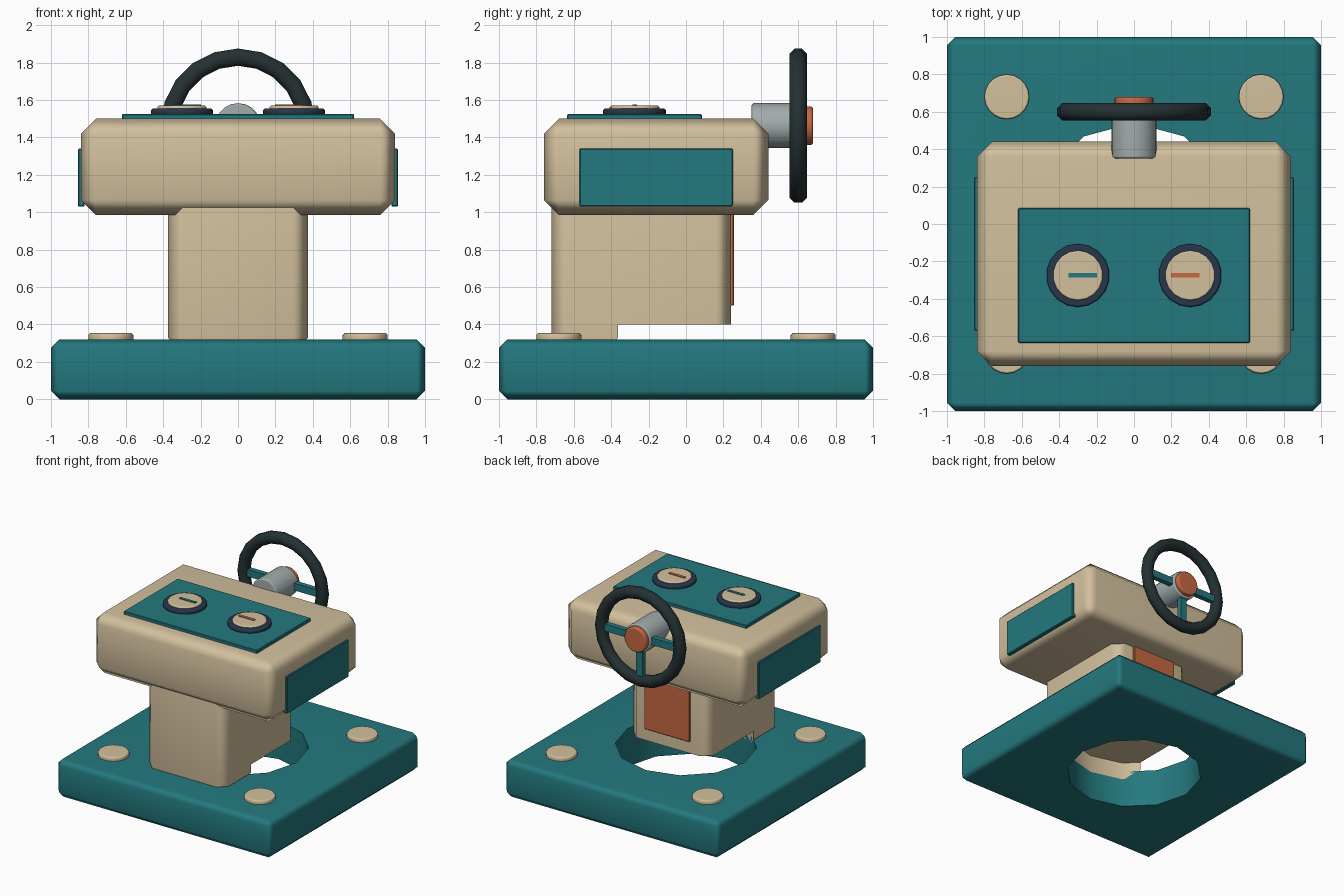
import bpy, bmesh
from math import pi, radians
from mathutils import Matrix, Vector

if "Cube" in bpy.data.objects:
    bpy.data.objects.remove(bpy.data.objects["Cube"])


def mat(name, rgb):
    m = bpy.data.materials.new(name)
    m.diffuse_color = (*rgb, 1)
    m.use_nodes = True
    m.node_tree.nodes["Principled BSDF"].inputs["Base Color"].default_value = m.diffuse_color
    return m


TEAL = mat("teal", (0.017, 0.19, 0.21))
TAN = mat("tan", (0.65, 0.53, 0.34))
DARK = mat("dark_rubber", (0.018, 0.03, 0.033))
NAVY = mat("navy", (0.02, 0.038, 0.07))
ORANGE = mat("orange", (0.56, 0.14, 0.053))
STEEL = mat("steel", (0.36, 0.41, 0.41))


def finish(bm, name, material):
    bmesh.ops.recalc_face_normals(bm, faces=bm.faces)
    me = bpy.data.meshes.new(name)
    bm.to_mesh(me)
    bm.free()
    ob = bpy.data.objects.new(name, me)
    bpy.context.collection.objects.link(ob)
    if material:
        me.materials.append(material)
    return ob


def select(ob):
    bpy.ops.object.select_all(action='DESELECT')
    ob.select_set(True)
    bpy.context.view_layer.objects.active = ob


def smooth(ob):
    select(ob)
    bpy.ops.object.shade_smooth_by_angle(angle=radians(50))
    ob.modifiers.new("weighted", 'WEIGHTED_NORMAL').keep_sharp = True
    return ob


def box(name, lo, hi, material, bevel=0.0):
    bm = bmesh.new()
    lo, hi = Vector(lo), Vector(hi)
    bmesh.ops.create_cube(bm, size=1, matrix=Matrix.Translation((lo + hi) / 2)
                          @ Matrix.Diagonal((*(hi - lo), 1)))
    if bevel:
        bmesh.ops.bevel(bm, geom=bm.edges[:], offset=bevel, segments=1,
                        affect='EDGES', profile=0.5)
    return finish(bm, name, material)


def cyl(name, base, r, depth, material, sides=20, bevel=0.0, along_y=False):
    bm = bmesh.new()
    m = Matrix.Translation(base)
    if along_y:
        m = m @ Matrix.Rotation(-pi / 2, 4, 'X')
    bmesh.ops.create_cone(bm, cap_ends=True, segments=sides, radius1=r, radius2=r,
                          depth=depth, matrix=m @ Matrix.Translation((0, 0, depth / 2)))
    if bevel:
        rim = [e for e in bm.edges if any(len(f.verts) > 4 for f in e.link_faces)]
        bmesh.ops.bevel(bm, geom=rim, offset=bevel, segments=1, affect='EDGES', profile=0.5)
    return finish(bm, name, material)


# Base slab and column, both cut by one round opening
base = box("base", (-1, -1, 0), (1, 1, 0.32), TEAL, 0.045)
column = box("column", (-0.375, -0.72, 0.25), (0.375, 0.24, 1.15), TAN, 0.08)
cutter = cyl("opening_cutter", (0, 0, -0.1), 0.54, 0.5, None, sides=12)
cutter.hide_render = True
for ob in (base, column):
    mod = ob.modifiers.new("opening", 'BOOLEAN')
    mod.operation, mod.object, mod.solver = 'DIFFERENCE', cutter, 'EXACT'
    select(ob)
    bpy.ops.object.modifier_apply(modifier=mod.name)
    smooth(ob)
bpy.data.objects.remove(cutter)

# Head housing and its panels
smooth(box("head", (-0.84, -0.76, 0.985), (0.84, 0.44, 1.5), TAN, 0.08))
box("top_panel", (-0.62, -0.635, 1.48), (0.62, 0.085, 1.525), TEAL, 0.005)
box("back_panel", (-0.21, 0.22, 0.5), (0.21, 0.256, 1.02), ORANGE, 0.005)

# Mirrored parts: side panels, foot bolts, dials
for side, s in (("left", -1), ("right", 1)):
    x0, x1 = sorted((s * 0.82, s * 0.855))
    box(f"side_panel_{side}", (x0, -0.57, 1.03), (x1, 0.25, 1.34), TEAL, 0.005)
    for end, y in (("front", -0.68), ("back", 0.68)):
        smooth(cyl(f"bolt_{end}_{side}", (s * 0.68, y, 0.3), 0.12, 0.053, TAN, 20, 0.01))
    smooth(cyl(f"dial_ring_{side}", (s * 0.3, -0.275, 1.515), 0.169, 0.04, NAVY, 18, 0.01))
    smooth(cyl(f"dial_cap_{side}", (s * 0.3, -0.275, 1.54), 0.133, 0.03, TAN, 18, 0.008))
    cx = s * 0.274
    box(f"dial_pointer_{side}", (cx - 0.075, -0.287, 1.56), (cx + 0.075, -0.263, 1.575),
        TEAL if s < 0 else ORANGE)

# Wheel shaft and hub cap
CZ, CY = 1.463, 0.6
smooth(cyl("wheel_shaft", (0, 0.35, CZ), 0.12, 0.29, STEEL, 20, 0.012, True))
smooth(cyl("hub_cap", (0, 0.62, CZ), 0.103, 0.06, ORANGE, 20, 0.01, True))

# Wheel rim: octagonal section spun around the shaft axis
bm = bmesh.new()
ring = bmesh.ops.create_circle(
    bm, segments=8, radius=0.05,
    matrix=Matrix.Translation((0, CY, CZ + 0.366)) @ Matrix.Rotation(pi / 2, 4, 'Y')
    @ Matrix.Rotation(pi / 8, 4, 'Z'))
bmesh.ops.spin(bm, geom=bm.verts[:] + bm.edges[:], cent=(0, CY, CZ), axis=(0, 1, 0),
               angle=2 * pi, steps=20, use_merge=True)
bmesh.ops.remove_doubles(bm, verts=bm.verts, dist=1e-4)
smooth(finish(bm, "wheel_rim", DARK))

# Three spokes
for name, ang in (("right", 0), ("down", pi / 2), ("left", pi)):
    spoke = box(f"spoke_{name}", (0.08, -0.022, -0.03), (0.35, 0.022, 0.03), TEAL)
    spoke.data.transform(Matrix.Translation((0, CY, CZ)) @ Matrix.Rotation(ang, 4, 'Y'))
